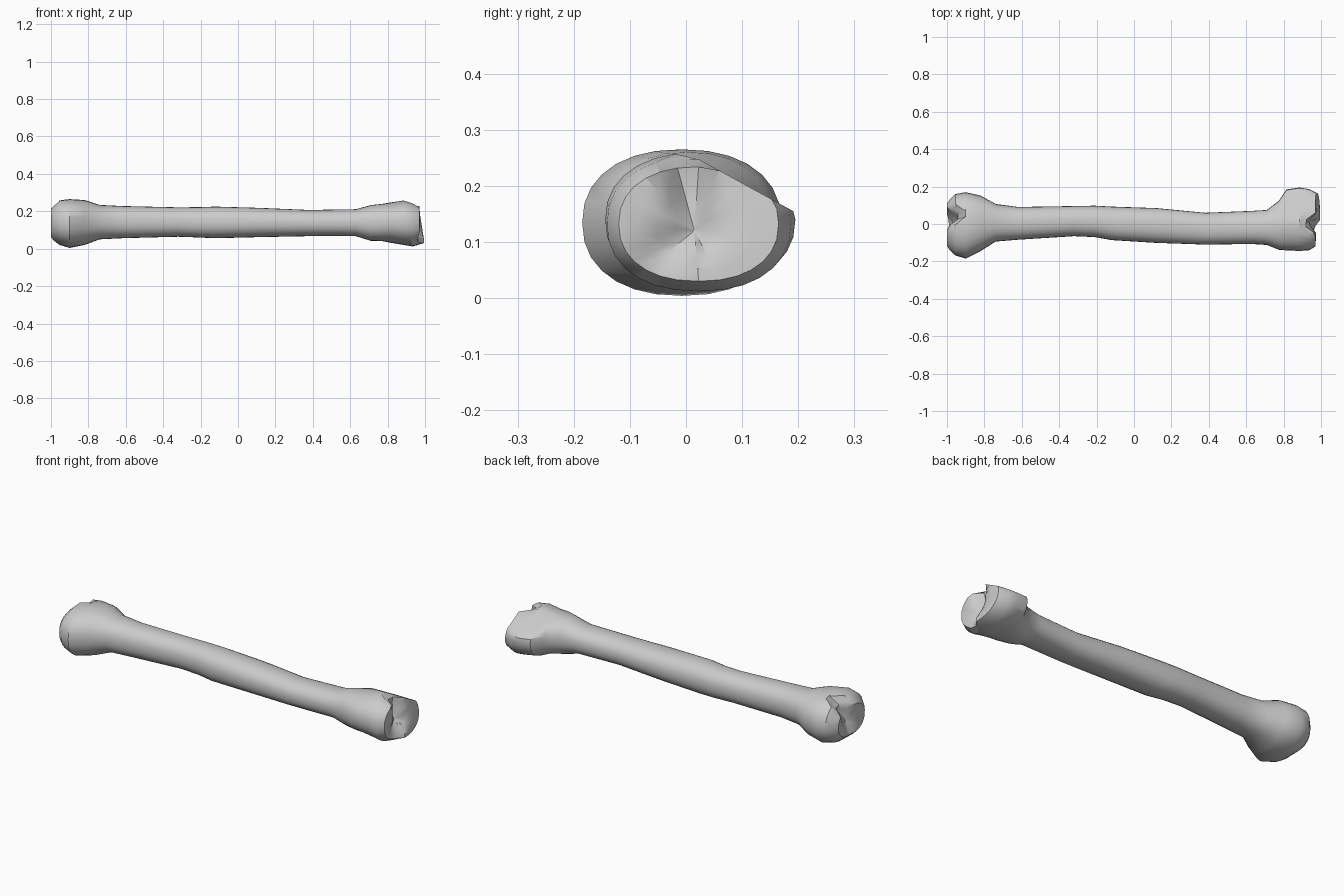
import bpy, bmesh, math
from mathutils import Vector

if "Cube" in bpy.data.objects:
    bpy.data.objects.remove(bpy.data.objects["Cube"])

N = 28
# stations along the shaft: x, y min, y max, z min, z max
STATIONS = [
    (-0.985, -0.140, 0.130, 0.040, 0.230), (-0.955, -0.168, 0.160, 0.020, 0.258),
    (-0.900, -0.185, 0.170, 0.004, 0.265), (-0.820, -0.145, 0.152, 0.020, 0.260),
    (-0.740, -0.094, 0.107, 0.050, 0.234), (-0.620, -0.084, 0.091, 0.056, 0.228),
    (-0.320, -0.065, 0.096, 0.064, 0.221), (-0.210, -0.070, 0.098, 0.060, 0.222),
    (-0.120, -0.086, 0.093, 0.056, 0.225), (0.120, -0.101, 0.085, 0.062, 0.218),
    (0.380, -0.110, 0.060, 0.067, 0.207), (0.630, -0.107, 0.070, 0.067, 0.211),
    (0.710, -0.112, 0.075, 0.042, 0.233), (0.775, -0.138, 0.125, 0.040, 0.240),
    (0.815, -0.141, 0.185, 0.032, 0.247), (0.885, -0.144, 0.195, 0.020, 0.260),
    (0.935, -0.141, 0.187, 0.012, 0.252), (0.970, -0.120, 0.165, 0.030, 0.234),
]
# groove between the two condyles on each end face: points in (y, z)
GROOVE_L = [(0.060, 0.27), (0.01, 0.13), (0.0, 0.07)]
GROOVE_R = [(0.0, 0.27), (0.012, 0.12), (-0.08, 0.03)]


def power(v, e=2 / 2.25):
    return math.copysign(abs(v) ** e, v)


def section(y0, y1, z0, z1):
    pts = []
    for i in range(N):
        t = 2 * math.pi * i / N
        pts.append(((y0 + y1) / 2 + (y1 - y0) / 2 * power(math.cos(t)),
                    (z0 + z1) / 2 + (z1 - z0) / 2 * power(math.sin(t))))
    return pts


def groove_depth(y, z, path):
    p, best = Vector((y, z)), 1.0
    for a, b in zip(path, path[1:]):
        a, b = Vector(a), Vector(b)
        t = max(0, min(1, (p - a).dot(b - a) / (b - a).length_squared))
        best = min(best, (p - a - t * (b - a)).length)
    fade = 0.2 + 0.8 * max(0, min(1, (z - 0.06) / 0.15))
    return 0.075 * fade * max(0, 1 - best / 0.055)


bm = bmesh.new()


def add_ring(x, pts):
    ring = []
    for y, z in pts:
        vx, vz = x, z
        if x > 0.76:                       # sloping top of the outer lobe
            if y > 0:
                vz = min(z, 0.26 - 0.55 * y)
            if x > 0.96 and y > 0.02:      # outer lobe leans out at its base
                vx += 0.03 * max(0, 1 - z / 0.19)
        if x < -0.95:
            vx += groove_depth(y, z, GROOVE_L)
        if x > 0.93:
            vx -= groove_depth(y, z, GROOVE_R)
        ring.append(bm.verts.new((vx, y, vz)))
    return ring


def shrink(pts, k, cy, cz):
    return [(cy + (y - cy) * k, cz + (z - cz) * k) for y, z in pts]


# shaft and swollen ends
sections = [(s[0], section(*s[1:])) for s in STATIONS]
# end faces: shrinking rings on each cap
left, right = sections[0][1], sections[-1][1]
caps_l = [(-1.0, shrink(left, k, 0.0, 0.13)) for k in (0.02, 0.3, 0.6, 0.84)]
caps_r = [(0.972, shrink(right, k, 0.015, 0.12)) for k in (0.75, 0.5, 0.25, 0.02)]
rings = [add_ring(x, p) for x, p in caps_l + sections + caps_r]
for a, b in zip(rings, rings[1:]):
    for i in range(N):
        j = (i + 1) % N
        bm.faces.new((a[i], a[j], b[j], b[i]))
bm.faces.new(rings[0])
bm.faces.new(rings[-1])
bmesh.ops.recalc_face_normals(bm, faces=bm.faces)

mesh = bpy.data.meshes.new("bone")
bm.to_mesh(mesh)
bm.free()
bone = bpy.data.objects.new("bone", mesh)
bpy.context.collection.objects.link(bone)
bpy.context.view_layer.objects.active = bone
bone.select_set(True)
bpy.ops.object.shade_smooth_by_angle(angle=math.radians(35))
